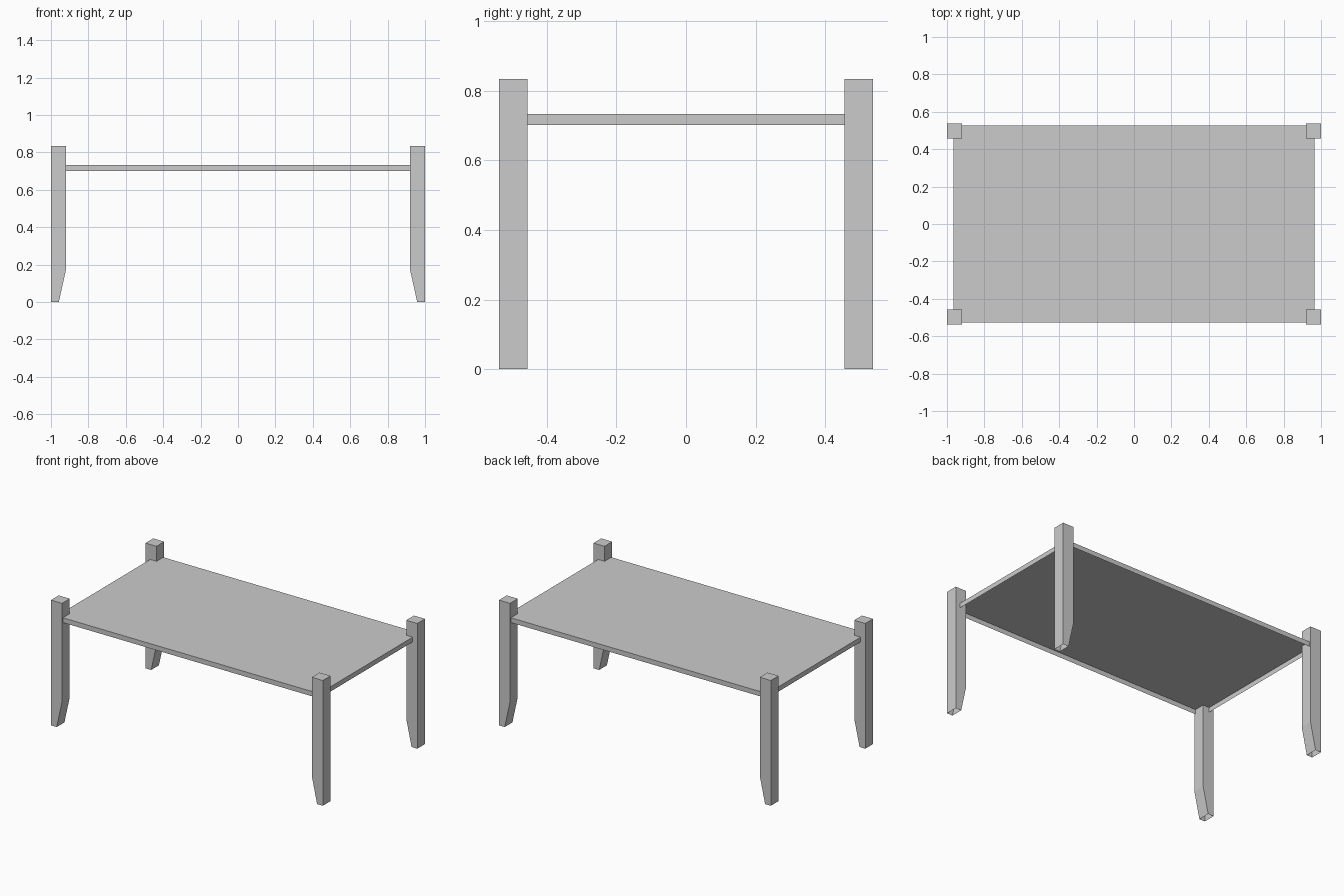
import bpy
import bmesh

if "Cube" in bpy.data.objects:
    bpy.data.objects.remove(bpy.data.objects["Cube"])

X, Y, H = 1.0, 0.537, 0.833      # outer half sizes and leg height
LEG = 0.081                      # leg thickness
FOOT, TAPER_Z = 0.042, 0.177     # foot width and where the taper starts


def make_object(name, bm):
    bmesh.ops.recalc_face_normals(bm, faces=bm.faces)
    mesh = bpy.data.meshes.new(name)
    bm.to_mesh(mesh)
    bm.free()
    obj = bpy.data.objects.new(name, mesh)
    bpy.context.collection.objects.link(obj)
    return obj


def open_column(name, sections):
    """Loft rectangles (x0, x1, y0, y1, z); capped on top, open below."""
    bm = bmesh.new()
    rings = [[bm.verts.new(p) for p in
              ((x0, y0, z), (x1, y0, z), (x1, y1, z), (x0, y1, z))]
             for x0, x1, y0, y1, z in sections]
    for low, high in zip(rings, rings[1:]):
        for i in range(4):
            j = (i + 1) % 4
            bm.faces.new((low[i], low[j], high[j], high[i]))
    bm.faces.new(rings[-1])
    return make_object(name, bm)


# Tabletop: thin panel with a rim, hollow underneath
open_column("tabletop", [(-0.966, 0.966, -0.527, 0.527, z)
                         for z in (0.701, 0.733)])

# Legs: square posts, inner side tapered towards an open foot
for y_name, sy in (("front", -1), ("back", 1)):
    y0, y1 = sorted((sy * Y, sy * (Y - LEG)))
    for x_name, sx in (("left", -1), ("right", 1)):
        sections = []
        for width, z in ((FOOT, 0), (LEG, TAPER_Z), (LEG, H)):
            x0, x1 = sorted((sx * X, sx * (X - width)))
            sections.append((x0, x1, y0, y1, z))
        open_column(f"{y_name}_{x_name}_leg", sections)
